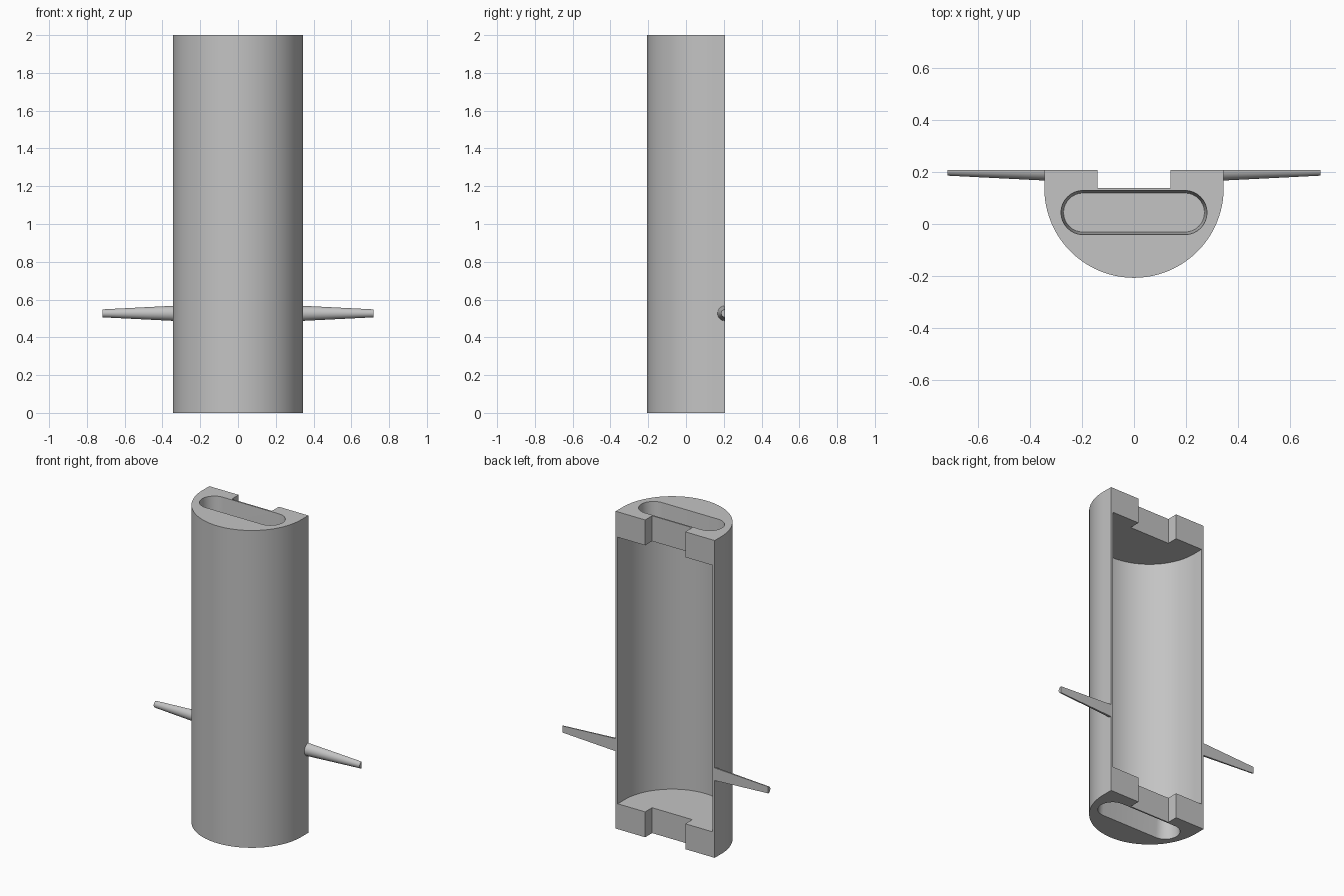
import bpy, math
from math import cos, sin, pi, radians

if "Cube" in bpy.data.objects:
    bpy.data.objects.remove(bpy.data.objects["Cube"], do_unlink=True)

BACK = 0.207      # flat back plane
MID = 0.138       # centre of the round front
RADIUS = 0.345
WALL = 0.014
CAP = 0.16
HEIGHT = 2.0

grey = bpy.data.materials.new("plain grey")
grey.use_nodes = True
colour = (0.55, 0.55, 0.55, 1)
grey.diffuse_color = colour
grey.node_tree.nodes["Principled BSDF"].inputs["Base Color"].default_value = colour


def loft(name, rings):
    """Solid skinned through rings of equal length, capped at both ends."""
    n = len(rings[0])
    verts = [p for ring in rings for p in ring]
    faces = [tuple(range(n))[::-1], tuple(range(len(verts) - n, len(verts)))]
    for k in range(len(rings) - 1):
        for i in range(n):
            j = (i + 1) % n
            faces.append((k * n + i, k * n + j, (k + 1) * n + j, (k + 1) * n + i))
    mesh = bpy.data.meshes.new(name)
    mesh.from_pydata(verts, [], faces)
    mesh.materials.append(grey)
    obj = bpy.data.objects.new(name, mesh)
    bpy.context.collection.objects.link(obj)
    # consistent outward normals
    import bmesh
    bm = bmesh.new()
    bm.from_mesh(mesh)
    bmesh.ops.recalc_face_normals(bm, faces=bm.faces)
    bm.to_mesh(mesh)
    bm.free()
    return obj


def d_ring(r, back, z, n=48):
    """Half round front with straight sides running to a flat back."""
    arc = [(r * cos(pi + pi * i / n), MID + r * sin(pi + pi * i / n), z) for i in range(n + 1)]
    return arc + [(r, back, z), (-r, back, z)]


def slot_ring(half, r, z, n=16):
    """Long slot outline with round ends."""
    ring = []
    for side, start in ((1, -pi / 2), (-1, pi / 2)):
        for i in range(n + 1):
            a = start + pi * i / n
            ring.append((side * (half - r) + r * cos(a), 0.044 + r * sin(a), z))
    return ring


def box_ring(hx, y0, y1, z):
    return [(-hx, y0, z), (hx, y0, z), (hx, y1, z), (-hx, y1, z)]


def cut(target, cutter):
    cutter.hide_render = True
    mod = target.modifiers.new("cut", "BOOLEAN")
    mod.operation = "DIFFERENCE"
    mod.solver = "EXACT"
    mod.object = cutter
    bpy.context.view_layer.objects.active = target
    bpy.ops.object.modifier_apply(modifier=mod.name)
    bpy.data.objects.remove(cutter, do_unlink=True)


def smooth(obj):
    bpy.ops.object.select_all(action="DESELECT")
    obj.select_set(True)
    bpy.context.view_layer.objects.active = obj
    bpy.ops.object.shade_smooth_by_angle(angle=radians(30))


# Half-round housing, hollowed from the back
housing = loft("housing", [d_ring(RADIUS, BACK, 0), d_ring(RADIUS, BACK, HEIGHT)])
cut(housing, loft("cavity", [d_ring(RADIUS - WALL, 0.4, CAP),
                             d_ring(RADIUS - WALL, 0.4, HEIGHT - CAP)]))

# Each end cap gets a notch in the back and a tapered blind slot
for end, inward in ((HEIGHT, -1), (0, 1)):
    outside = end - inward * 0.05
    cut(housing, loft("notch", [box_ring(0.14, MID, 0.4, outside),
                                box_ring(0.14, MID, 0.4, end + inward * (CAP + 0.05))]))
    cut(housing, loft("slot", [slot_ring(0.281, 0.085, outside),
                               slot_ring(0.281, 0.085, end),
                               slot_ring(0.271, 0.075, end + inward * 0.14)]))
smooth(housing)


# Tapered half-round arms, flat at the back
def arm_ring(x, r, n=20):
    return [(x, BACK - r * sin(pi * i / n), 0.527 + r * cos(pi * i / n)) for i in range(n + 1)]


for name, side in (("left_arm", 1), ("right_arm", -1)):
    smooth(loft(name, [arm_ring(side * 0.34, 0.04), arm_ring(side * 0.718, 0.021)]))
